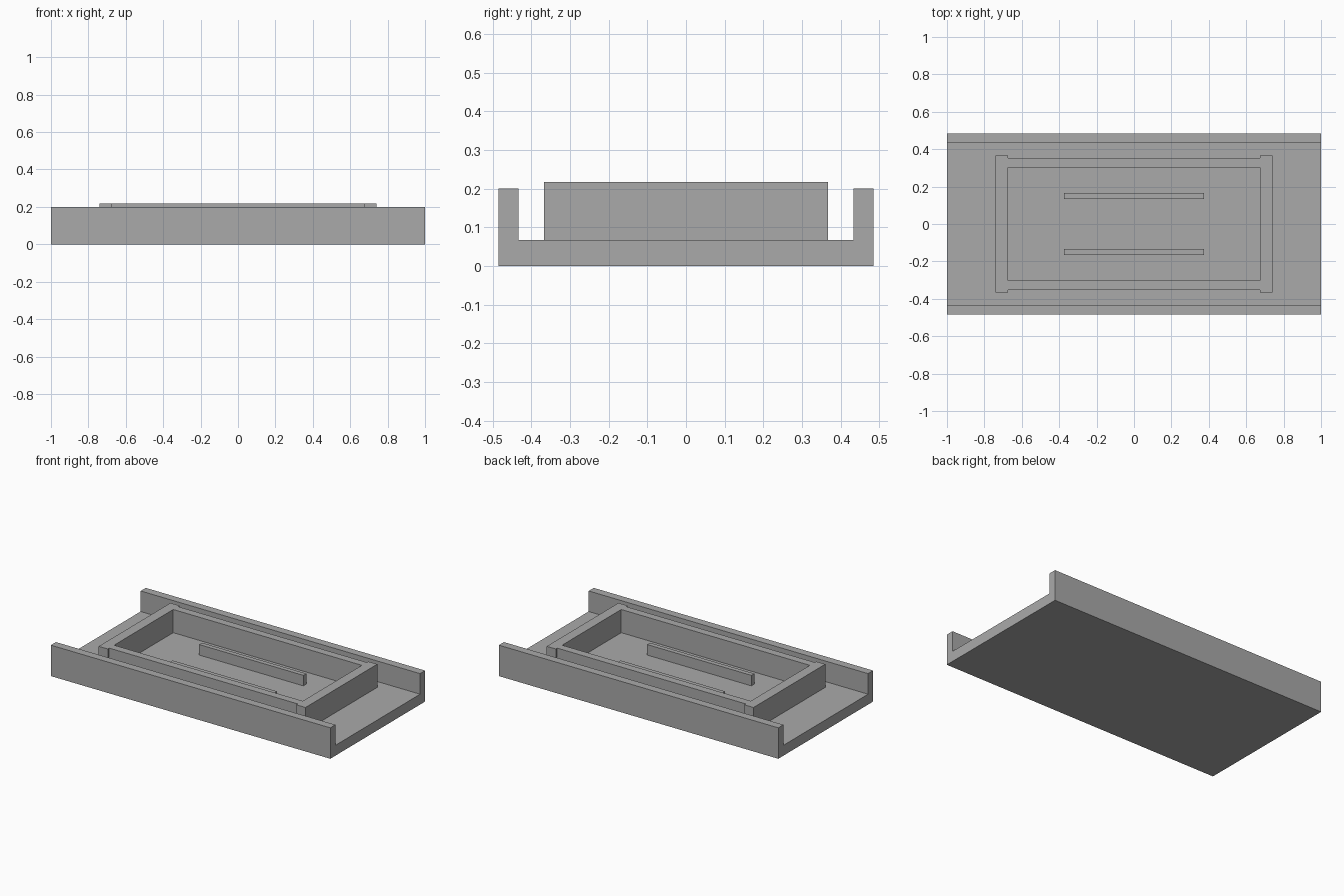
import bpy
import bmesh

cube = bpy.data.objects.get("Cube")
if cube:
    bpy.data.objects.remove(cube, do_unlink=True)

grey = bpy.data.materials.new("plain_grey")
grey.use_nodes = True
COLOUR = (0.4, 0.4, 0.4, 1)
grey.diffuse_color = COLOUR
grey.node_tree.nodes["Principled BSDF"].inputs["Base Color"].default_value = COLOUR

FLOOR = 0.067


def extrude(name, outline, direction):
    """Sweep a closed outline of 3D points along a direction into a solid."""
    bm = bmesh.new()
    face = bm.faces.new([bm.verts.new(p) for p in outline])
    top = bmesh.ops.extrude_face_region(bm, geom=[face], use_keep_orig=True)["geom"]
    bmesh.ops.translate(bm, vec=direction,
                        verts=[g for g in top if isinstance(g, bmesh.types.BMVert)])
    bmesh.ops.recalc_face_normals(bm, faces=bm.faces)
    mesh = bpy.data.meshes.new(name)
    bm.to_mesh(mesh)
    bm.free()
    mesh.materials.append(grey)
    obj = bpy.data.objects.new(name, mesh)
    bpy.context.collection.objects.link(obj)
    return obj


def rectangle(x0, x1, y0, y1, z):
    return [(x0, y0, z), (x1, y0, z), (x1, y1, z), (x0, y1, z)]


# Channel tray with a raised wall along the front and back
half = [(0.485, 0), (0.485, 0.2), (0.433, 0.2), (0.433, FLOOR)]
profile = half + [(-y, z) for y, z in reversed(half)]
extrude("channel_tray", [(-1, y, z) for y, z in profile], (2, 0, 0))

# Raised frame: wider end bars joined flush to the side bars, open in the middle
corner = [(0.74, 0), (0.74, 0.367), (0.675, 0.367), (0.675, 0.352), (0, 0.352)]
inner = [(0, 0.302), (0.675, 0.302), (0.675, 0)]
quarter = [(x, y, FLOOR) for x, y in corner + inner]
frame = extrude("raised_frame", quarter, (0, 0, 0.15))

# Drop the cut ends of the quarter, then mirror it round both axes
bm = bmesh.new()
bm.from_mesh(frame.data)
ends = [f for f in bm.faces
        if all(abs(v.co.x) < 1e-5 for v in f.verts) or all(abs(v.co.y) < 1e-5 for v in f.verts)]
bmesh.ops.delete(bm, geom=ends, context="FACES")
bm.to_mesh(frame.data)
bm.free()
mirror = frame.modifiers.new("mirror", "MIRROR")
mirror.use_axis = (True, True, False)

# Two low ribs standing on the floor inside the frame
for side, name in ((-1, "front_rib"), (1, "back_rib")):
    y = side * 0.15
    extrude(name, rectangle(-0.373, 0.373, y - 0.015, y + 0.015, FLOOR), (0, 0, 0.068))
